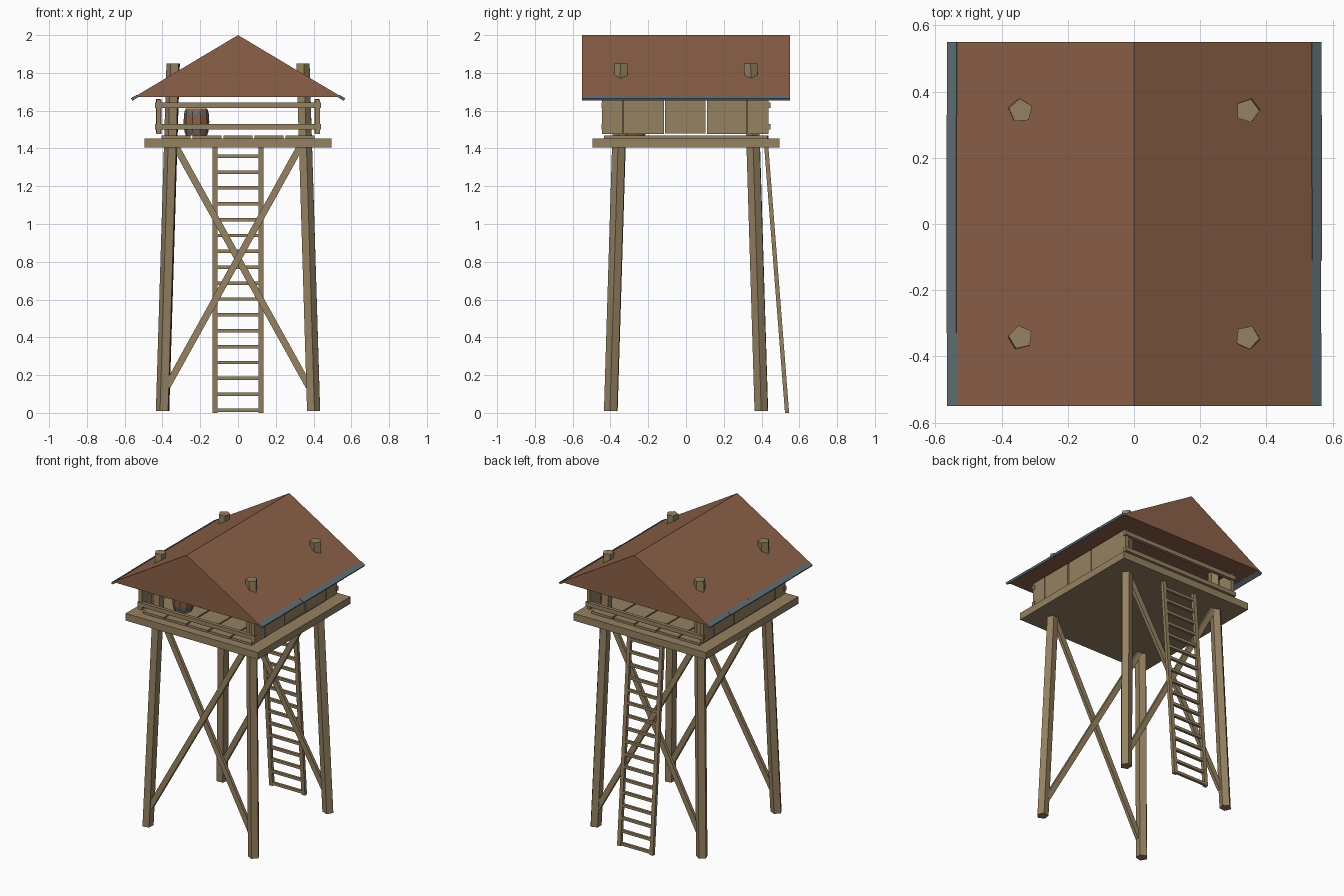
import bpy, bmesh, math, random
from mathutils import Vector, Matrix

random.seed(4)
cube = bpy.data.objects.get("Cube")
if cube:
    bpy.data.objects.remove(cube, do_unlink=True)


def material(name, rgb):
    m = bpy.data.materials.new(name)
    m.use_nodes = True
    m.diffuse_color = (*rgb, 1)
    m.node_tree.nodes["Principled BSDF"].inputs["Base Color"].default_value = (*rgb, 1)
    return m


WOOD = material("weathered wood", (0.30, 0.22, 0.12))
ROOF = material("roof brown", (0.262, 0.119, 0.065))
SLATE = material("slate grey", (0.12, 0.16, 0.18))


def finish(name, bm, mats):
    bmesh.ops.recalc_face_normals(bm, faces=bm.faces)
    mesh = bpy.data.meshes.new(name)
    bm.to_mesh(mesh)
    bm.free()
    for m in mats:
        mesh.materials.append(m)
    ob = bpy.data.objects.new(name, mesh)
    bpy.context.collection.objects.link(ob)
    return ob


def loft(name, rings, mats):
    """Skin a list of equal rings of points and cap both ends."""
    bm = bmesh.new()
    loops = [[bm.verts.new(p) for p in ring] for ring in rings]
    n = len(loops[0])
    for a, b in zip(loops, loops[1:]):
        for i in range(n):
            bm.faces.new((a[i], a[(i + 1) % n], b[(i + 1) % n], b[i]))
    bm.faces.new(loops[0])
    bm.faces.new(loops[-1])
    return finish(name, bm, mats)


def box(name, lo, hi, mat=WOOD, tilt=0):
    lo, hi = Vector(lo), Vector(hi)
    bm = bmesh.new()
    bmesh.ops.create_cube(bm, size=1, matrix=Matrix.Diagonal((*(hi - lo), 1)))
    ob = finish(name, bm, [mat])
    ob.location = (lo + hi) / 2
    ob.rotation_euler.y = tilt
    return ob


def beam(name, p, q, width, depth):
    """Bar from p to q; width runs sideways in x, depth in y."""
    p, q = Vector(p), Vector(q)
    along = (q - p).normalized()
    side = Vector((0, 1, 0)).cross(along).normalized() * width / 2
    out = along.cross(side).normalized() * depth / 2
    corners = (side + out, side - out, -side - out, -side + out)
    return loft(name, [[e + c for c in corners] for e in (p, q)], [WOOD])


def ring(x, y, z, r, n, turn=0):
    return [(x + r * math.cos(turn + math.tau * i / n),
             y + r * math.sin(turn + math.tau * i / n), z) for i in range(n)]


# Four five-sided legs leaning inward and piercing the roof
for sx, sy, turn, name in ((-1, -1, 4.3, "front_right_leg"), (1, -1, 4.9, "front_left_leg"),
                           (-1, 1, 0.4, "back_right_leg"), (1, 1, 0.0, "back_left_leg")):
    loft(name, [ring(sx * 0.398, sy * 0.398, 0.01, 0.037, 5, turn),
                ring(sx * 0.342, sy * 0.342, 1.85, 0.037, 5, turn)], [WOOD])

# Crossed braces and hand rails at front and back
for sy, end in ((-1, "front"), (1, "back")):
    for sx in (-1, 1):
        shift = sx * 0.012
        beam(f"{end}_brace", (sx * 0.375, sy * 0.39 + shift, 0.14),
             (-sx * 0.335, sy * 0.352 + shift, 1.42), 0.036, 0.022)
    for z in (1.515, 1.628):
        box(f"{end}_rail", (-0.44, sy * 0.436 - 0.012, z - 0.014),
            (0.44, sy * 0.436 + 0.012, z + 0.014))

# Platform and floor planks
box("platform", (-0.495, -0.495, 1.405), (0.495, 0.495, 1.453))
for i in range(5):
    x = (i - 2) * 0.164
    box("floor_plank", (x - 0.077, -0.435, 1.45),
        (x + 0.077, 0.44 + random.uniform(-0.01, 0.01), 1.468))

# Solid side walls made of upright boards
seams = (-0.447, -0.333, -0.113, 0.107, 0.322, 0.44)
for sx in (-1, 1):
    for a, b in zip(seams, seams[1:]):
        x = sx * 0.42 + random.uniform(-0.004, 0.004)
        drop = random.uniform(0, 0.006)
        box("wall_board", (x - 0.012, a + 0.003, 1.482 - drop),
            (x + 0.012, b - 0.003, 1.664 - drop))

# Ladder leaning against the back
foot, top = Vector((0, 0.535, 0.0)), Vector((0, 0.425, 1.41))
for sx in (-1, 1):
    off = Vector((sx * 0.121, 0, 0))
    beam("ladder_rail", foot + off, top + off, 0.026, 0.022)
for i in range(17):
    c = foot.lerp(top, (0.015 + i * 0.084) / top.z)
    box("ladder_rung", c - Vector((0.115, 0.009, 0.009)), c + Vector((0.115, 0.009, 0.009)))

# Gable roof
gable = ((-0.55, 1.672), (0.55, 1.672), (0, 2.0))
loft("roof", [[(x, y, z) for x, z in gable] for y in (-0.55, 0.55)], [ROOF])

# Sloping edge boards along the eaves
slope = math.atan2(0.328, 0.55)
for sx in (-1, 1):
    for i in range(5):
        y = -0.55 + i * 0.22
        x = sx * (0.548 + random.uniform(-0.002, 0.002))
        box("eave_board", (x - 0.017, y, 1.661), (x + 0.017, y + 0.22, 1.675),
            SLATE, sx * slope)

# Barrel with two metal hoops
bx, by = -0.22, -0.27
profile = ((1.468, 0.056), (1.485, 0.062), (1.503, 0.066), (1.54, 0.068),
           (1.58, 0.066), (1.598, 0.062), (1.612, 0.056))
barrel = loft("barrel", [ring(bx, by, z, r, 10) for z, r in profile], [ROOF, SLATE])
for f in barrel.data.polygons:
    if abs(f.normal.z) < 0.9 and 0.044 < abs(f.center.z - 1.54) < 0.06:
        f.material_index = 1
